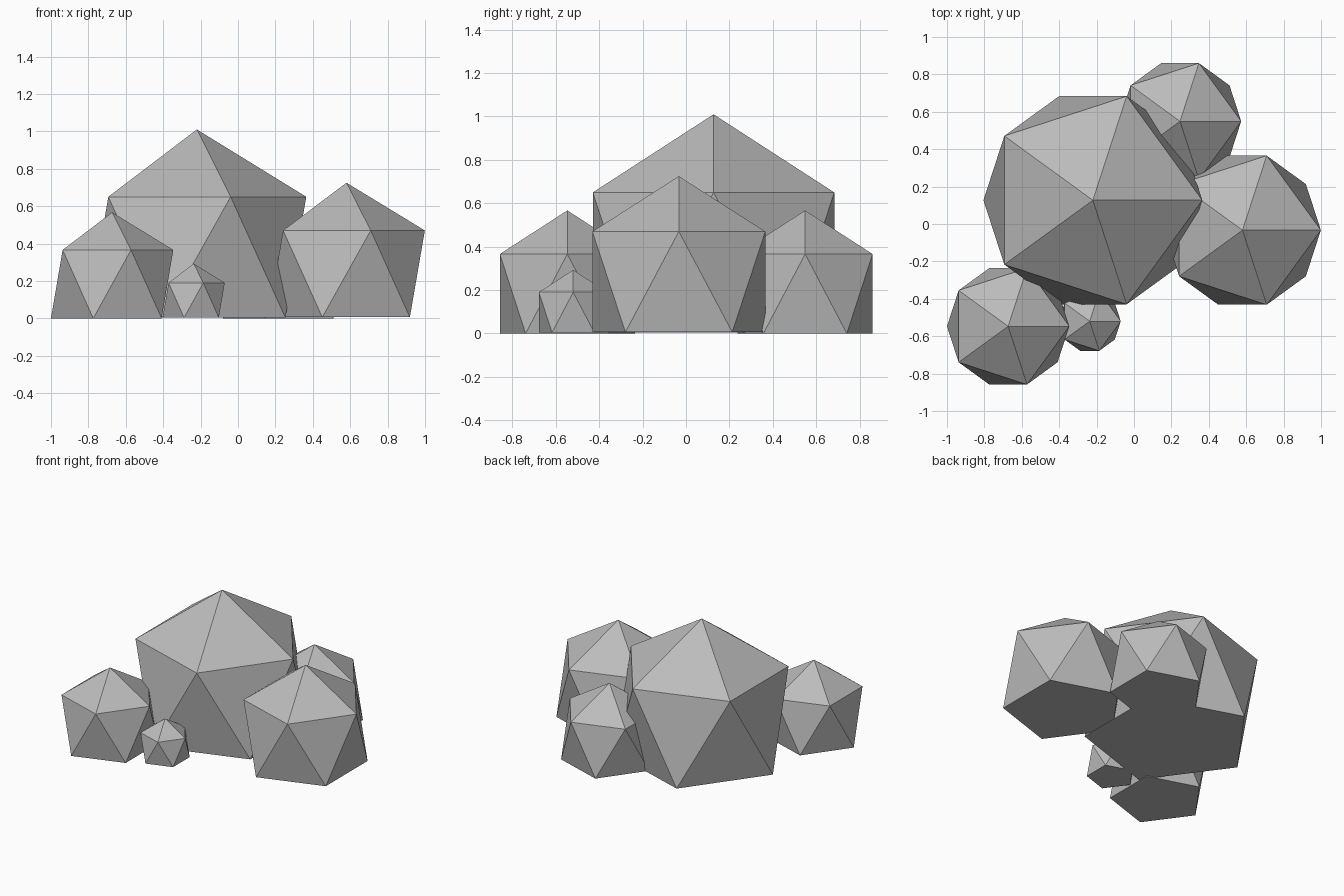
import bpy
import bmesh
from math import sin, cos, pi

cube = bpy.data.objects.get("Cube")
if cube:
    bpy.data.objects.remove(cube, do_unlink=True)

# Single stone colour
stone = bpy.data.materials.new("stone_grey")
stone.use_nodes = True
GREY = (0.5, 0.5, 0.5, 1)
stone.diffuse_color = GREY
stone.node_tree.nodes["Principled BSDF"].inputs["Base Color"].default_value = GREY


def rock(name, x, y, radius, base, shoulder, top):
    """Flat-bottomed icosahedral boulder: twisted pentagon sides and a peak."""
    bm = bmesh.new()

    def ring(z, turn):
        return [bm.verts.new((radius * cos(2 * pi * i / 5 + turn),
                              radius * sin(2 * pi * i / 5 + turn), z))
                for i in range(5)]

    lower = ring(base, pi / 5)
    upper = ring(shoulder, 0)
    peak = bm.verts.new((0, 0, top))
    bm.faces.new(lower[::-1])
    for i in range(5):
        j = (i + 1) % 5
        bm.faces.new((upper[i], upper[j], peak))
        bm.faces.new((upper[i], lower[i], upper[j]))
        bm.faces.new((lower[i], lower[j], upper[j]))
    bmesh.ops.recalc_face_normals(bm, faces=bm.faces)
    mesh = bpy.data.meshes.new(name)
    bm.to_mesh(mesh)
    bm.free()
    mesh.materials.append(stone)
    obj = bpy.data.objects.new(name, mesh)
    obj.location = (x, y, 0)
    bpy.context.collection.objects.link(obj)


# Boulder cluster
rock("large_rock", -0.22, 0.127, 0.585, 0.004, 0.65, 1.01)
rock("left_rock", 0.58, -0.033, 0.419, 0.006, 0.47, 0.725)
rock("right_rock", -0.673, -0.547, 0.327, 0, 0.366, 0.567)
rock("back_rock", 0.246, 0.549, 0.327, 0, 0.366, 0.567)
rock("small_rock", -0.237, -0.52, 0.166, 0.004, 0.19, 0.293)
